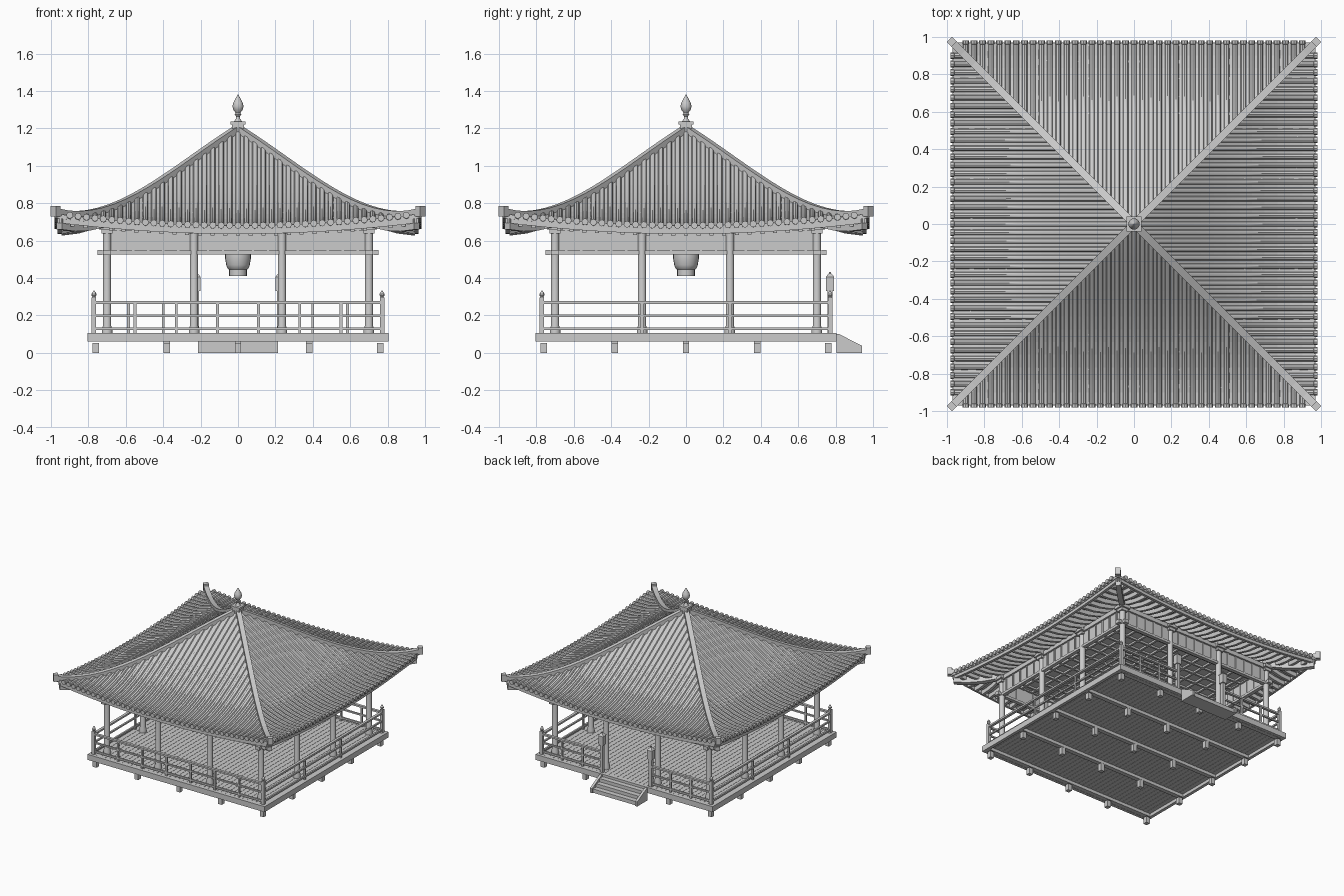
import bpy, bmesh
from math import pi, cos, sin, sqrt
from mathutils import Vector, Matrix

if "Cube" in bpy.data.objects:
    bpy.data.objects.remove(bpy.data.objects["Cube"])

UP = Vector((0, 0, 1))


def finish(name, bm, smooth=False, quad=False):
    """Turn a bmesh into an object; quad repeats it on all four sides."""
    if quad:
        src = bm.verts[:] + bm.edges[:] + bm.faces[:]
        for k in (1, 2, 3):
            d = bmesh.ops.duplicate(bm, geom=src)["geom"]
            vs = [g for g in d if isinstance(g, bmesh.types.BMVert)]
            bmesh.ops.rotate(bm, verts=vs, matrix=Matrix.Rotation(k * pi / 2, 3, 'Z'))
    me = bpy.data.meshes.new(name)
    bm.to_mesh(me)
    bm.free()
    ob = bpy.data.objects.new(name, me)
    bpy.context.collection.objects.link(ob)
    if smooth:
        bpy.ops.object.select_all(action='DESELECT')
        ob.select_set(True)
        bpy.context.view_layer.objects.active = ob
        bpy.ops.object.shade_smooth_by_angle(angle=0.7)
    return ob


def box(bm, x0, x1, y0, y1, z0, z1, rot=0):
    c = Vector(((x0 + x1) / 2, (y0 + y1) / 2, (z0 + z1) / 2))
    m = (Matrix.Translation(c) @ Matrix.Rotation(rot, 4, 'Z')
         @ Matrix.Diagonal((x1 - x0, y1 - y0, z1 - z0, 1)))
    bmesh.ops.create_cube(bm, size=1, matrix=m)


def post(bm, x, y, w, z0, z1):
    box(bm, x - w / 2, x + w / 2, y - w / 2, y + w / 2, z0, z1)


def skin(bm, rings):
    """Join closed rings of points and cap the ends."""
    vr = [[bm.verts.new(p) for p in r] for r in rings]
    n = len(vr[0])
    fs = [bm.faces.new((a[i], a[(i + 1) % n], b[(i + 1) % n], b[i]))
          for a, b in zip(vr, vr[1:]) for i in range(n)]
    fs += [bm.faces.new(vr[0][::-1]), bm.faces.new(vr[-1])]
    bmesh.ops.recalc_face_normals(bm, faces=fs)


def sweep(bm, path, side, profile, scale=None):
    scale = scale or [1] * len(path)
    skin(bm, [[p + side * (a * k) + UP * (b * k) for a, b in profile]
              for p, k in zip(path, scale)])


def lathe(bm, x, y, pts, n=16):
    skin(bm, [[Vector((x + r * cos(2 * pi * i / n), y + r * sin(2 * pi * i / n), z))
               for i in range(n)] for r, z in pts])


def rect(w, b0, b1):
    return [(-w, b0), (w, b0), (w, b1), (-w, b1)]


def roof(s, x):
    """Point on the front roof slope: s outwards from the centre, x sideways."""
    t = x / s
    z = 1.19 - .62 * s - .355 * s**2 + .467 * s**3 + .065 * (s / .98)**4 * t * t
    return Vector((x, -s, z))


def steps(a, b, n):
    return [a + (b - a) * i / n for i in range(n + 1)]


# roof shell, four curved slopes
bm = bmesh.new()
S, T = steps(.02, .97, 14), steps(-1, 1, 24)
g = [[bm.verts.new(roof(s, s * t)) for t in T] for s in S]
for i in range(14):
    for j in range(24):
        bm.faces.new((g[i][j], g[i + 1][j], g[i + 1][j + 1], g[i][j + 1]))
shell = finish("roof_shell", bm, quad=True)
mod = shell.modifiers.new("thickness", 'SOLIDIFY')
mod.thickness, mod.offset = .022, -1

# round cover tiles with wider end caps
bm = bmesh.new()
ring = [(.0145 * cos(i * pi / 4), .0145 * sin(i * pi / 4)) for i in range(8)]
for i in range(-20, 21):
    x = i * .045
    top = max(abs(x), .03)
    ss = [.982, .962, .961] + steps(.96, top, max(2, int((.96 - top) * 12)))[1:]
    sweep(bm, [roof(s, x) for s in ss], Vector((1, 0, 0)), ring,
          [1.25, 1.25] + [1] * (len(ss) - 2))
finish("roof_tiles", bm, True, True)

# hip ridges with end blocks
bm = bmesh.new()
diag = Vector((1, 1, 0)).normalized()
sweep(bm, [roof(s, s) for s in steps(.02, .975, 16)], diag, rect(.019, -.01, .028))
box(bm, .957, .993, -.995, -.955, .73, .785, -pi / 4)
finish("hip_ridges", bm, quad=True)

# eave boards, rafters and hip rafters
bm = bmesh.new()
sweep(bm, [roof(.955, .955 * t) for t in T], Vector((0, 1, 0)), rect(.01, -.045, -.01))
finish("eave_boards", bm, quad=True)
bm = bmesh.new()
for i in range(-13, 14):
    x = i * .068
    sweep(bm, [roof(s, x) for s in steps(.945, max(.66, abs(x)), 3)],
          Vector((1, 0, 0)), rect(.011, -.055, -.02))
finish("rafters", bm, quad=True)
bm = bmesh.new()
sweep(bm, [roof(s, s) for s in steps(.66, .955, 4)], diag, rect(.02, -.08, -.02))
finish("hip_rafters", bm, quad=True)

# apex block and finial
bm = bmesh.new()
post(bm, 0, 0, .066, 1.17, 1.225)
post(bm, 0, 0, .078, 1.222, 1.238)
finish("apex_block", bm)
bm = bmesh.new()
lathe(bm, 0, 0, [(.022, 1.237), (.012, 1.25), (.01, 1.265), (.018, 1.275), (.013, 1.283),
                 (.025, 1.3), (.03, 1.318), (.025, 1.338), (.012, 1.362), (.001, 1.382)])
finish("finial", bm, True)

# columns with flared bases and capital blocks
bm, caps = bmesh.new(), bmesh.new()
for x in (-.7, -.235, .235):
    lathe(bm, x, -.7, [(.028, .1), (.028, .125), (.022, .145), (.022, .66)])
    post(caps, x, -.7, .058, .638, .66)
    post(caps, x, -.7, .085, .66, .685)
finish("columns", bm, True, True)
finish("capital_blocks", caps, quad=True)

# tie beams, slatted frieze and top plates
bm = bmesh.new()
box(bm, -.75, .75, -.715, -.685, .527, .547)
for x in (-.74, .74):
    box(bm, x - .012, x + .012, -.72, -.68, .523, .551)
box(bm, -.7, .7, -.72, -.68, .655, .69)
finish("tie_beams", bm, quad=True)
bm = bmesh.new()
box(bm, -.69, .69, -.705, -.695, .54, .665)
for i in range(-8, 9):
    box(bm, i * .08 - .006, i * .08 + .006, -.712, -.69, .545, .66)
finish("frieze_panels", bm, quad=True)

# coffered ceiling
bm = bmesh.new()
box(bm, -.69, .69, -.69, .69, .665, .675)
for i in range(-6, 7):
    p = i * .105
    box(bm, p - .008, p + .008, -.68, .68, .65, .667)
    box(bm, -.68, .68, p - .008, p + .008, .65, .667)
finish("ceiling", bm)

# hanging lantern
bm = bmesh.new()
lathe(bm, 0, 0, [(.008, .66), (.008, .6), (.045, .595), (.048, .575), (.06, .565), (.069, .54),
                 (.069, .505), (.063, .47), (.055, .45), (.047, .445), (.047, .412)], 20)
finish("hanging_lantern", bm, True)

# deck: fascia frame, planks, joists, stub feet
bm = bmesh.new()
box(bm, -.805, .78, -.805, -.78, .06, .105)
finish("deck_frame", bm, quad=True)
bm = bmesh.new()
for i in range(40):
    x = -.78 + i * .039
    box(bm, x + .001, x + .038, -.785, .785, .085, .103)
finish("deck_planks", bm)
bm, feet = bmesh.new(), bmesh.new()
for y in (-.76, -.38, 0, .38, .76):
    box(bm, -.785, .785, y - .018, y + .018, .06, .086)
    for x in (-.76, -.38, 0, .38, .76):
        post(feet, x, y, .034, 0, .062 if abs(x) < .7 and abs(y) < .7 else .052)
finish("deck_joists", bm)
finish("stub_feet", feet)

# railings: front and sides full, back open for the steps
RAILS = ((.262, .276, .011), (.193, .205, .007), (.121, .135, .007))
bm = bmesh.new()
for z0, z1, w in RAILS:
    box(bm, -.77, .77, -.77 - w, -.77 + w, z0, z1)
    for sx in (-1, 1):
        box(bm, sx * .77 - w, sx * .77 + w, -.77, .77, z0, z1)
        a, b = sorted((sx * .77, sx * .22))
        box(bm, a, b, .77 - w, .77 + w, z0, z1)
finish("railings", bm)
bm = bmesh.new()
for i in range(-5, 6, 2):
    post(bm, i * .11, -.77, .015, .1, .265)
for sx in (-1, 1):
    for x in (.4, .585):
        post(bm, sx * x, .77, .015, .1, .265)
    for y in (-.235, .235):
        post(bm, sx * .77, y, .015, .1, .265)
finish("baluster_posts", bm)
bm = bmesh.new()
post(bm, .77, -.77, .024, .1, .295)
lathe(bm, .77, -.77, [(.008, .293), (.008, .3), (.014, .308), (.012, .318), (.001, .335)], 10)
finish("corner_posts", bm, quad=True)

# gate posts with lantern boxes
bm = bmesh.new()
for x in (-.222, .222):
    post(bm, x, .77, .026, .1, .33)
    post(bm, x, .77, .042, .33, .405)
    bmesh.ops.create_cone(bm, cap_ends=True, segments=4, radius1=.034, radius2=.008, depth=.02,
                          matrix=Matrix.Translation((x, .77, .415)) @ Matrix.Rotation(pi / 4, 4, 'Z'))
    post(bm, x, .77, .01, .42, .433)
finish("gate_lanterns", bm)

# back steps between sloping side boards
bm = bmesh.new()
for k in range(3):
    box(bm, -.195, .195, .805, .845 + k * .042, 0, .085 - k * .027)
for x in (-.205, .205):
    skin(bm, [[Vector((x + d, y, z)) for y, z in ((.805, 0), (.94, 0), (.94, .038), (.82, .1), (.805, .1))]
              for d in (-.01, .01)])
finish("back_steps", bm)
